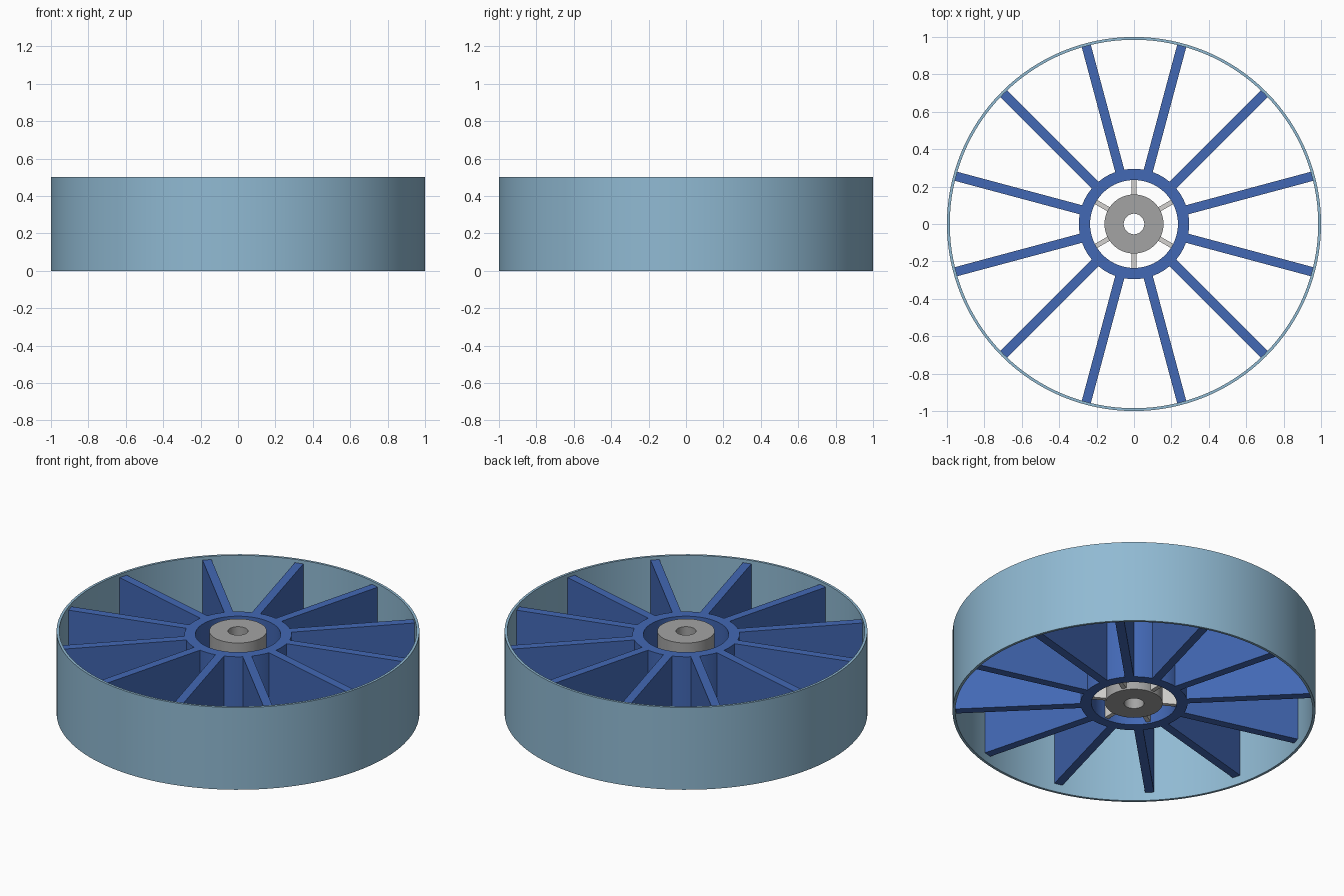
import bpy, bmesh, math
from mathutils import Matrix

if "Cube" in bpy.data.objects:
    bpy.data.objects.remove(bpy.data.objects["Cube"])


def material(name, rgb):
    m = bpy.data.materials.new(name)
    m.diffuse_color = (*rgb, 1)
    m.use_nodes = True
    m.node_tree.nodes["Principled BSDF"].inputs["Base Color"].default_value = m.diffuse_color
    return m


PALE_BLUE = material("pale_blue", (0.28, 0.49, 0.65))
BLUE = material("blue", (0.055, 0.138, 0.46))
GREY = material("grey", (0.37, 0.37, 0.37))
LIGHT_GREY = material("light_grey", (0.66, 0.65, 0.63))


def finish(name, bm, mat, smooth=False):
    bmesh.ops.recalc_face_normals(bm, faces=bm.faces)
    mesh = bpy.data.meshes.new(name)
    bm.to_mesh(mesh)
    bm.free()
    mesh.materials.append(mat)
    ob = bpy.data.objects.new(name, mesh)
    bpy.context.collection.objects.link(ob)
    if smooth:
        bpy.ops.object.select_all(action='DESELECT')
        ob.select_set(True)
        bpy.context.view_layer.objects.active = ob
        bpy.ops.object.shade_smooth_by_angle(angle=math.radians(30))
    return ob


def tube(name, r_in, r_out, z0, z1, mat, n):
    """Hollow cylinder: a rectangular section swept around z."""
    bm = bmesh.new()
    section = [(r_in, z0), (r_out, z0), (r_out, z1), (r_in, z1)]
    rings = []
    for i in range(n):
        a = 2 * math.pi * i / n
        rings.append([bm.verts.new((r * math.cos(a), r * math.sin(a), z))
                      for r, z in section])
    for i in range(n):
        p, q = rings[i], rings[(i + 1) % n]
        for j in range(4):
            k = (j + 1) % 4
            bm.faces.new((p[j], q[j], q[k], p[k]))
    return finish(name, bm, mat, True)


def radial_plates(name, count, start, r0, r1, width, z0, z1, mat):
    """Upright plates arranged evenly around z."""
    bm = bmesh.new()
    for i in range(count):
        angle = math.radians(start + 360 * i / count)
        m = (Matrix.Rotation(angle, 4, 'Z')
             @ Matrix.Translation(((r0 + r1) / 2, 0, (z0 + z1) / 2))
             @ Matrix.Diagonal((r1 - r0, width, z1 - z0, 1)))
        bmesh.ops.create_cube(bm, size=1, matrix=m)
    return finish(name, bm, mat)


# Outer rim band
tube("rim", 0.985, 1.0, 0, 0.5, PALE_BLUE, 128)
# Wide blades between the inner ring and the rim
radial_plates("spokes", 12, 15, 0.285, 0.987, 0.05, 0.05, 0.48, BLUE)
tube("inner_ring", 0.235, 0.295, 0.05, 0.48, BLUE, 96)
# Bored hub held by six thin ribs
tube("hub", 0.055, 0.158, 0.05, 0.5, GREY, 64)
radial_plates("hub_ribs", 6, 30, 0.15, 0.24, 0.025, 0.06, 0.34, LIGHT_GREY)
